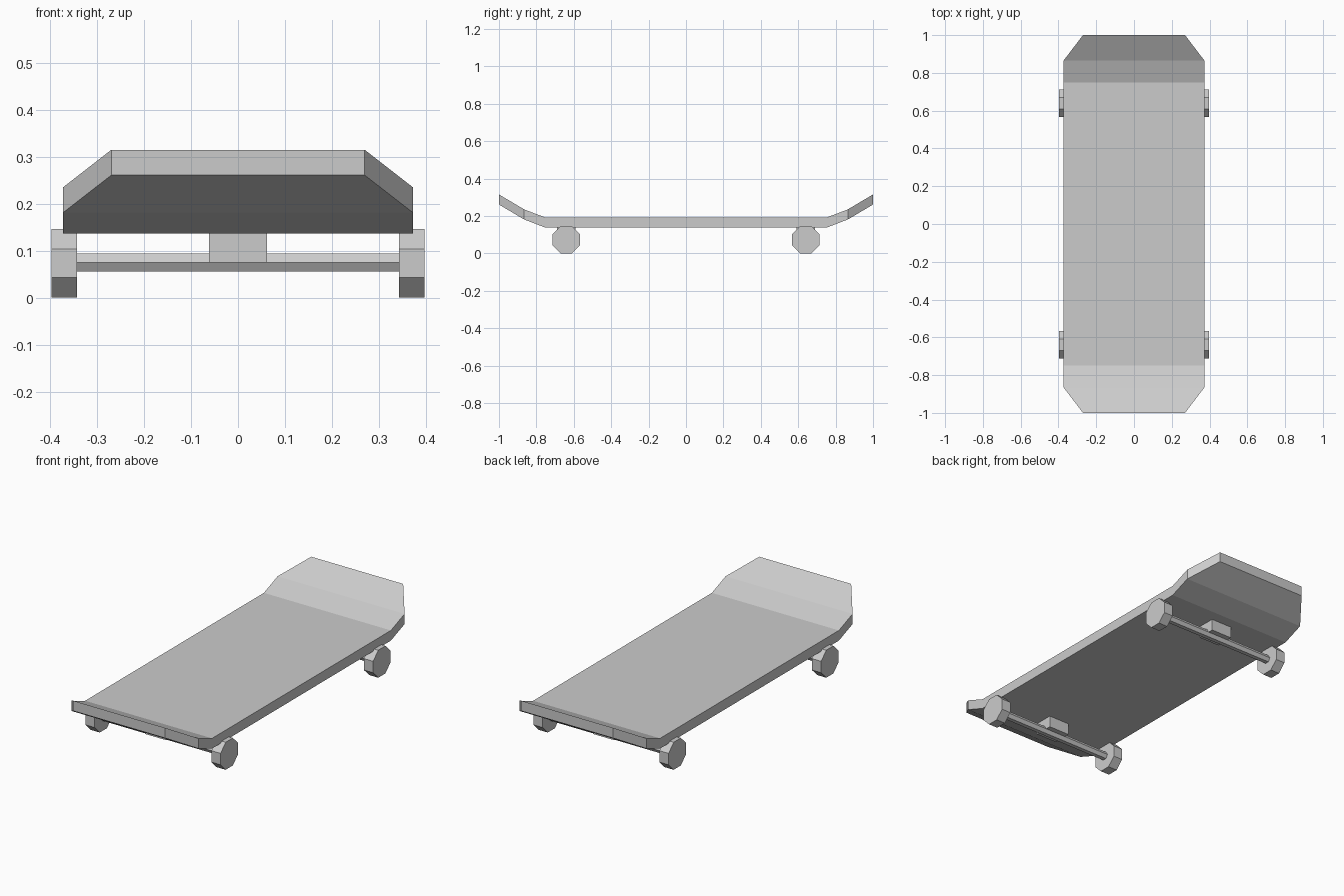
import bpy, bmesh, math
from mathutils import Matrix

if "Cube" in bpy.data.objects:
    bpy.data.objects.remove(bpy.data.objects["Cube"])

grey = bpy.data.materials.new("plain grey")
grey.diffuse_color = (0.6, 0.6, 0.6, 1)
grey.use_nodes = True
grey.node_tree.nodes["Principled BSDF"].inputs["Base Color"].default_value = grey.diffuse_color


def add_object(name, bm):
    bmesh.ops.recalc_face_normals(bm, faces=bm.faces)
    mesh = bpy.data.meshes.new(name)
    bm.to_mesh(mesh)
    bm.free()
    mesh.materials.append(grey)
    obj = bpy.data.objects.new(name, mesh)
    bpy.context.collection.objects.link(obj)
    return obj


def prism_along_x(name, sides, radius, length, turn, centre):
    bm = bmesh.new()
    m = (Matrix.Translation(centre) @ Matrix.Rotation(math.pi / 2, 4, 'Y')
         @ Matrix.Rotation(turn, 4, 'Z'))
    bmesh.ops.create_cone(bm, cap_ends=True, segments=sides, radius1=radius,
                          radius2=radius, depth=length, matrix=m)
    return add_object(name, bm)


# Deck: cross-sections (y, half width, underside height), kicked up at both ends
half = [(0.75, 0.373, 0.137), (0.865, 0.373, 0.181), (1.0, 0.27, 0.261)]
stations = [(-y, w, z) for y, w, z in reversed(half)] + half
thick = 0.054
bm = bmesh.new()
rings = [[bm.verts.new(p) for p in ((-w, y, z), (w, y, z),
                                    (w, y, z + thick), (-w, y, z + thick))]
         for y, w, z in stations]
for a, b in zip(rings, rings[1:]):
    for i in range(4):
        j = (i + 1) % 4
        bm.faces.new((a[i], a[j], b[j], b[i]))
bm.faces.new(rings[0])
bm.faces.new(rings[-1])
add_object("deck", bm)

# Trucks: mounting block, hexagonal axle and two octagonal wheels per end
wheel_r = 0.073
for end, y in (("front", -0.64), ("back", 0.64)):
    bm = bmesh.new()
    bmesh.ops.create_cube(bm, size=1, matrix=Matrix.Translation((0, y, 0.107))
                          @ Matrix.Diagonal((0.124, 0.1, 0.064, 1)))
    add_object(end + "_truck_block", bm)
    # a hexagon corner points straight up
    prism_along_x(end + "_axle", 6, 0.022, 0.70, math.pi / 2 * 0, (0, y, 0.075))
    for side, s in (("left", -1), ("right", 1)):
        prism_along_x(f"{end}_{side}_wheel", 8, wheel_r / math.cos(math.pi / 8),
                      0.054, math.pi / 8, (s * 0.37, y, wheel_r))
